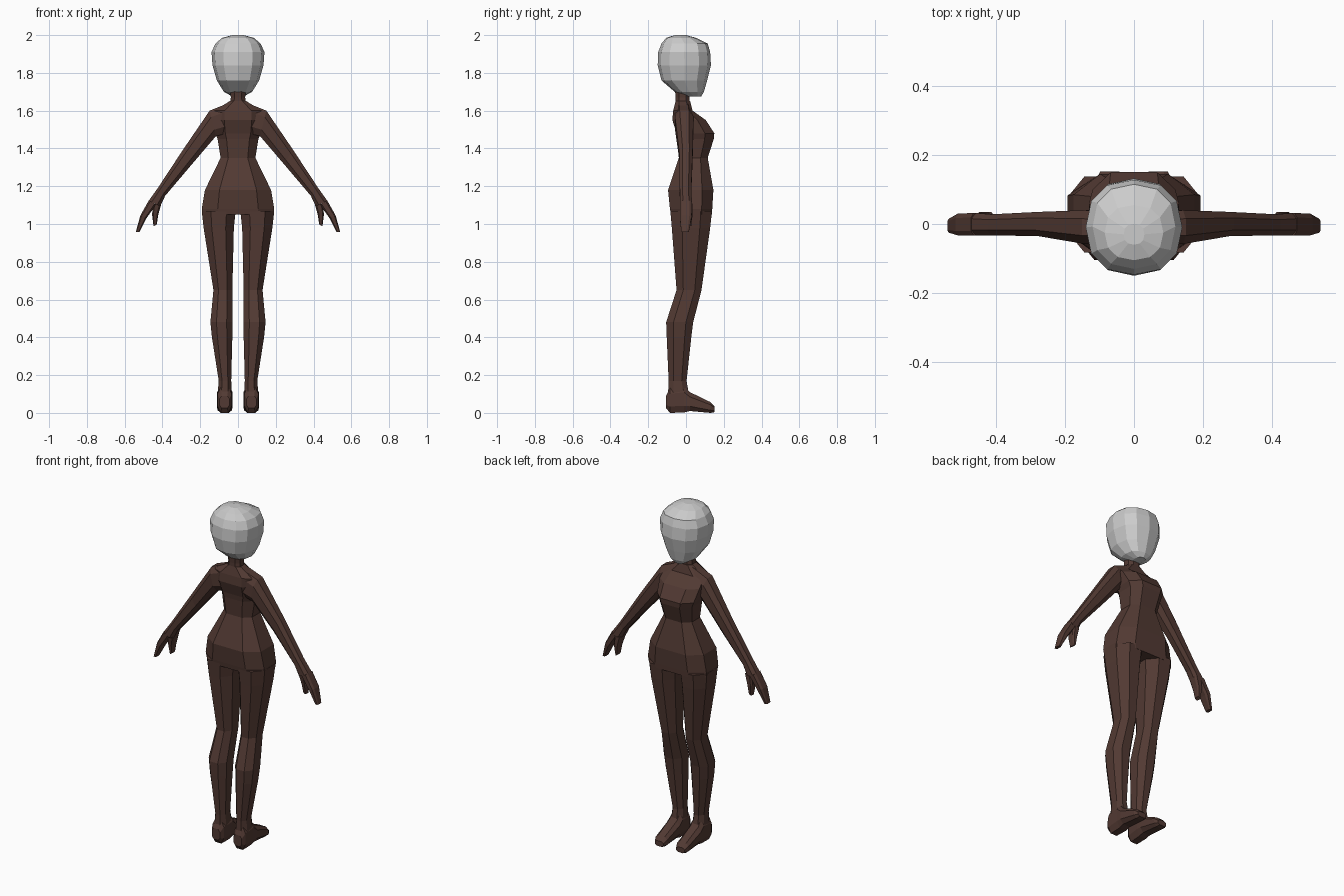
import bpy, bmesh, math
from mathutils import Vector

brown = bpy.data.materials.new("brown")
brown.diffuse_color = (0.085, 0.042, 0.033, 1)


def octagon(c, d):
    """Chamfered unit section: c = cut along the width, d = cut along the depth."""
    return [(0, d), (c, 0), (1 - c, 0), (1, d), (1, 1 - d), (1 - c, 1), (c, 1), (0, 1 - d)]


def soft(v):
    return math.copysign(abs(v) ** 0.85, v)


ROUND = [(0.5 + 0.5 * soft(math.cos(i * math.tau / 12)),
          0.5 + 0.5 * soft(math.sin(i * math.tau / 12))) for i in range(12)]


def loft(name, rings, section, axis, mat=brown, mirror=False):
    """Each ring is (edge point a, edge point b, depth low, depth high); depth runs along axis."""
    bm = bmesh.new()
    axis = Vector(axis)
    loops = []
    for a, b, lo, hi in rings:
        a, b = Vector(a), Vector(b)
        loops.append([bm.verts.new(a.lerp(b, s) + axis * (lo + (hi - lo) * t)) for s, t in section])
    n = len(section)
    for p, q in zip(loops, loops[1:]):
        for i in range(n):
            j = (i + 1) % n
            bm.faces.new((p[i], p[j], q[j], q[i]))
    bm.faces.new(loops[0])
    bm.faces.new(loops[-1])
    bmesh.ops.recalc_face_normals(bm, faces=bm.faces)
    mesh = bpy.data.meshes.new(name)
    bm.to_mesh(mesh)
    bm.free()
    obj = bpy.data.objects.new(name, mesh)
    bpy.context.collection.objects.link(obj)
    if mat:
        mesh.materials.append(mat)
    if mirror:
        obj.modifiers.new("mirror", 'MIRROR')
    return obj


def level(rows):
    """Centred horizontal rings from (z, half width, back y, chest-side y)."""
    return [((-w, 0, z), (w, 0, z), lo, hi) for z, w, lo, hi in rows]


def limb(rows):
    """Rings in the x-z plane from (outer x, z, inner x, z, low y, high y)."""
    return [((a, 0, b), (c, 0, d), lo, hi) for a, b, c, d, lo, hi in rows]


Y, Z = (0, 1, 0), (0, 0, 1)

# Head
loft("head", level([
    (1.675, 0.03, 0.0, 0.08), (1.70, 0.075, -0.06, 0.095), (1.76, 0.112, -0.13, 0.112),
    (1.84, 0.135, -0.15, 0.132), (1.91, 0.14, -0.147, 0.128), (1.955, 0.12, -0.13, 0.115),
    (1.985, 0.085, -0.105, 0.055), (2.0, 0.03, -0.06, 0.0)]), ROUND, Y, mat=None)

# Torso from pelvis to shoulders
loft("torso", level([
    (1.05, 0.188, -0.08, 0.137), (1.08, 0.192, -0.085, 0.139), (1.18, 0.175, -0.095, 0.145),
    (1.35, 0.092, -0.038, 0.115), (1.45, 0.108, -0.045, 0.147), (1.48, 0.12, -0.05, 0.15),
    (1.55, 0.13, -0.072, 0.105), (1.60, 0.125, -0.068, 0.035), (1.65, 0.045, -0.055, 0.022)]),
    octagon(0.22, 0.25), Y)

# Neck
loft("neck", level([(1.62, 0.045, -0.055, 0.02), (1.67, 0.038, -0.055, 0.018),
                    (1.73, 0.042, -0.06, 0.02)]), octagon(0.25, 0.25), Y)

# Legs
legs = [(1.07, 0.012, 0.192, -0.083, 0.138), (0.98, 0.022, 0.182, -0.075, 0.128),
        (0.65, 0.03, 0.13, -0.05, 0.082), (0.48, 0.028, 0.146, -0.105, 0.038),
        (0.40, 0.03, 0.138, -0.102, 0.028), (0.17, 0.036, 0.102, -0.092, 0.003),
        (0.10, 0.032, 0.108, -0.095, 0.015)]
loft("leg", [((a, 0, z), (b, 0, z), lo, hi) for z, a, b, lo, hi in legs],
     octagon(0.27, 0.27), Y, mirror=True)

# Feet
feet = [(-0.105, 0.045, 0.098, 0.025, 0.09), (-0.085, 0.034, 0.108, 0, 0.135),
        (-0.01, 0.028, 0.11, 0.002, 0.145), (0.02, 0.028, 0.112, 0.01, 0.11),
        (0.13, 0.032, 0.108, 0, 0.057), (0.152, 0.042, 0.098, 0.004, 0.035)]
loft("foot", [((a, y, 0), (b, y, 0), lo, hi) for y, a, b, lo, hi in feet],
     octagon(0.22, 0.25), Z, mirror=True)

# Arms with palms
loft("arm", limb([
    (0.05, 1.64, 0.06, 1.48, -0.06, 0.035), (0.15, 1.60, 0.117, 1.465, -0.058, 0.04),
    (0.29, 1.395, 0.245, 1.315, -0.035, 0.035), (0.425, 1.19, 0.385, 1.15, -0.033, 0.028),
    (0.475, 1.12, 0.412, 1.095, -0.033, 0.032)]), octagon(0.25, 0.25), Y, mirror=True)

# Fingers as one mitten
loft("fingers", limb([
    (0.472, 1.125, 0.435, 1.10, -0.033, 0.032), (0.517, 1.045, 0.485, 1.03, -0.033, 0.03),
    (0.541, 0.958, 0.522, 0.958, -0.025, 0.015)]), octagon(0.2, 0.2), Y, mirror=True)

# Thumbs
loft("thumb", limb([
    (0.45, 1.105, 0.405, 1.11, -0.025, 0.035), (0.455, 1.05, 0.422, 1.05, -0.015, 0.035),
    (0.447, 0.988, 0.43, 0.998, -0.005, 0.028)]), octagon(0.2, 0.2), Y, mirror=True)
